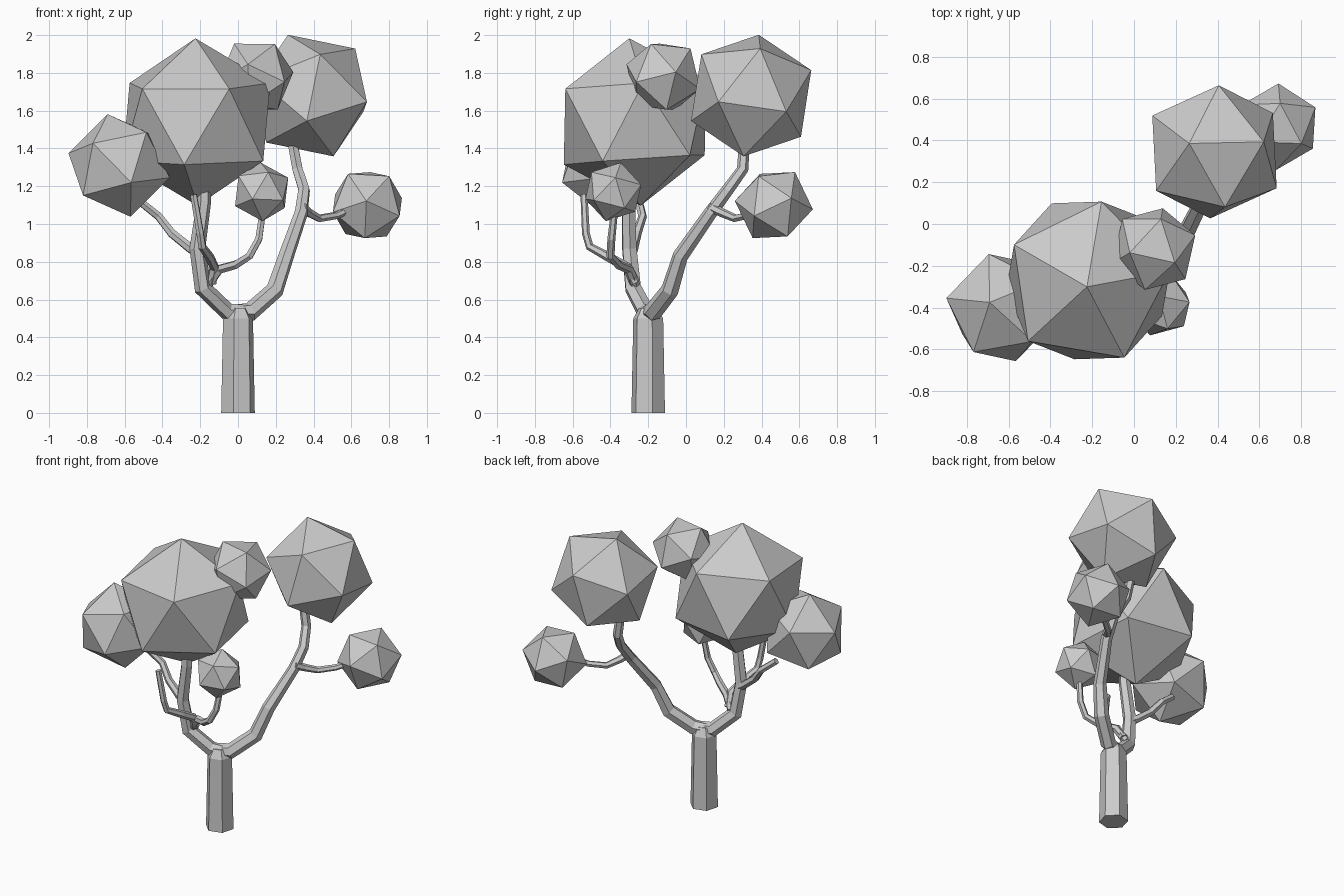
import bpy
import bmesh
from mathutils import Vector, Matrix

if "Cube" in bpy.data.objects:
    bpy.data.objects.remove(bpy.data.objects["Cube"])


def limb(name, points, tilt=0.26):
    """Six-sided tapered tube through (x, y, z, radius) points."""
    cu = bpy.data.curves.new(name, 'CURVE')
    cu.dimensions = '3D'
    cu.bevel_depth = 1.0
    cu.bevel_resolution = 1
    cu.use_fill_caps = True
    sp = cu.splines.new('POLY')
    sp.points.add(len(points) - 1)
    sp.use_smooth = False
    for p, (x, y, z, r) in zip(sp.points, points):
        p.co = (x, y, z, 1)
        p.radius = r
        p.tilt = tilt
    ob = bpy.data.objects.new(name, cu)
    bpy.context.collection.objects.link(ob)
    bpy.ops.object.select_all(action='DESELECT')
    bpy.context.view_layer.objects.active = ob
    ob.select_set(True)
    bpy.ops.object.convert(target='MESH')


def foliage(name, center, radius, corner, neighbour):
    """Icosahedron turned so one corner and its neighbour point as given."""
    c = Vector(center)
    z = (Vector(corner) - c).normalized()
    b = Vector(neighbour) - c
    x = (b - z * b.dot(z)).normalized()
    rot = Matrix((x, z.cross(x), z)).transposed().to_4x4()
    bm = bmesh.new()
    bmesh.ops.create_icosphere(bm, subdivisions=1, radius=radius,
                               matrix=Matrix.Translation(c) @ rot)
    me = bpy.data.meshes.new(name)
    bm.to_mesh(me)
    bm.free()
    bpy.context.collection.objects.link(bpy.data.objects.new(name, me))


# Trunk
limb("trunk", [(0, -.2, 0, .092), (0, -.2, .5, .082), (0, -.2, .555, .05)])

# Main limbs of the fork
limb("left_limb", [(.02, -.2, .53, .045), (-.055, -.215, .535, .048),
                   (-.185, -.28, .66, .047), (-.215, -.3, .87, .042),
                   (-.18, -.305, 1.12, .038), (-.18, -.3, 1.3, .036)])
limb("right_limb", [(-.02, -.2, .53, .045), (.065, -.175, .535, .05),
                    (.195, -.085, .65, .048), (.255, -.03, .83, .042),
                    (.335, .13, 1.06, .036), (.35, .22, 1.18, .033),
                    (.315, .3, 1.29, .031), (.285, .31, 1.45, .029)])

# Side branches
limb("outer_left_branch", [(-.2, -.29, .84, .028), (-.25, -.28, .87, .027),
                           (-.35, -.26, .95, .025), (-.42, -.23, 1.04, .023),
                           (-.52, -.25, 1.12, .022)])
limb("front_left_branch", [(-.14, -.27, .69, .028), (-.125, -.31, .77, .027),
                           (-.15, -.41, .825, .025), (-.19, -.51, .88, .022),
                           (-.2, -.53, .95, .021), (-.235, -.54, 1.155, .019)])
limb("front_right_branch", [(-.16, -.27, .68, .028), (-.1, -.3, .76, .026),
                            (-.01, -.36, .785, .024), (.06, -.4, .83, .022),
                            (.11, -.395, .92, .021), (.13, -.38, 1.06, .019)])
limb("outer_right_branch", [(.34, .13, 1.09, .026), (.375, .19, 1.06, .024),
                            (.43, .26, 1.03, .021), (.52, .33, 1.045, .02),
                            (.6, .38, 1.08, .019)])

# Foliage clumps
foliage("foliage_main", (-.22, -.27, 1.54), .444, (-.225, -.3, 1.98), (-.05, -.63, 1.7))
foliage("foliage_left", (-.63, -.4, 1.31), .279, (-.69, -.375, 1.58), (-.895, -.355, 1.37))
foliage("foliage_top", (.095, -.12, 1.78), .21, (.195, -.185, 1.952), (.026, -.33, 1.82))
foliage("foliage_right", (.385, .345, 1.68), .346, (.265, .385, 2.0), (.44, .07, 1.9))
foliage("foliage_outer_right", (.685, .465, 1.1), .208, (.68, .28, 1.12), (.81, .31, 1.275))
foliage("foliage_front", (.125, -.385, 1.17), .16, (.12, -.345, 1.327), (.275, -.38, 1.22))
